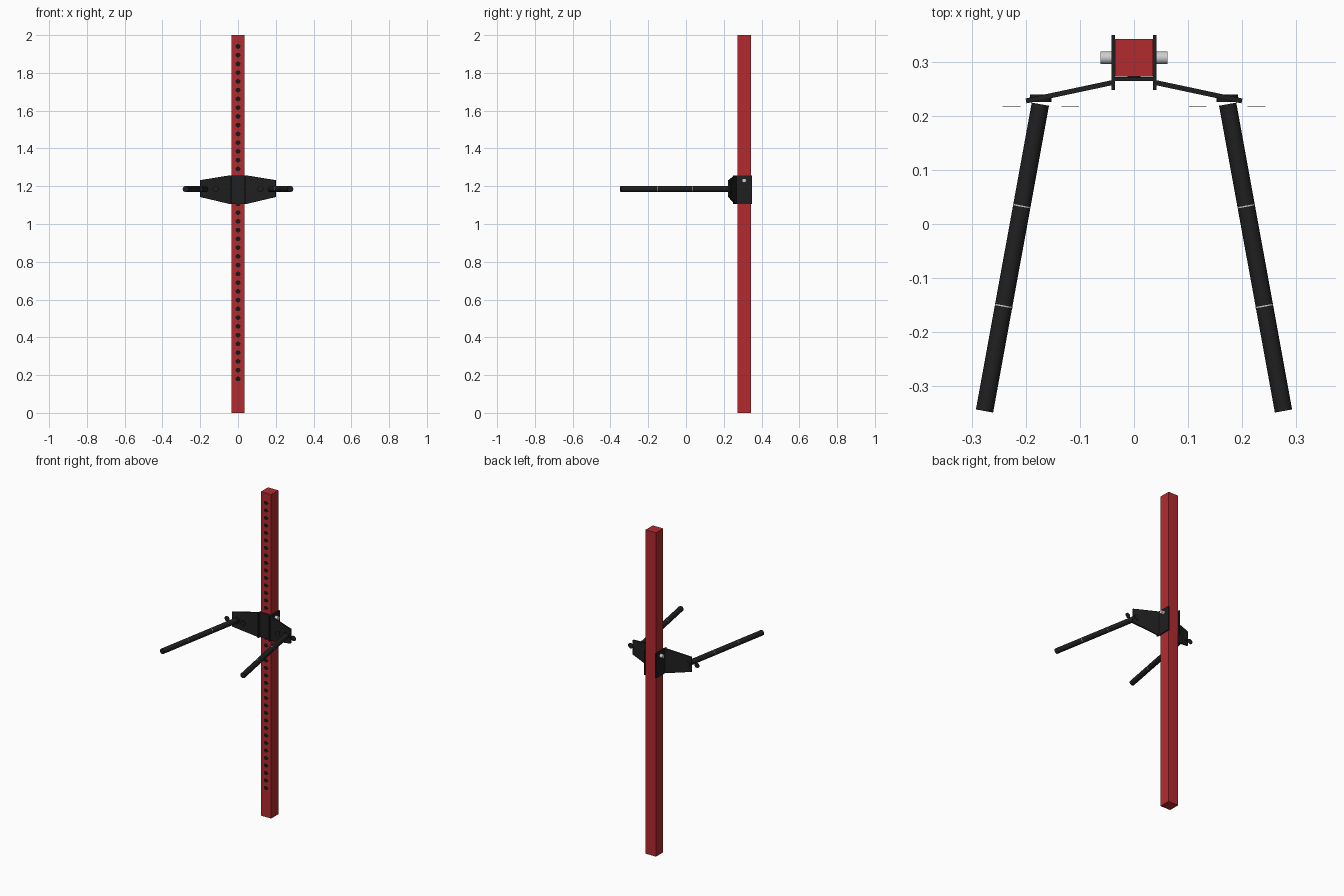
import bpy, bmesh, math
from mathutils import Vector

if "Cube" in bpy.data.objects:
    bpy.data.objects.remove(bpy.data.objects["Cube"])


def material(name, rgb):
    m = bpy.data.materials.new(name)
    m.diffuse_color = (*rgb, 1)
    m.use_nodes = True
    m.node_tree.nodes["Principled BSDF"].inputs["Base Color"].default_value = m.diffuse_color
    return m


RED = material("red paint", (0.45, 0.024, 0.028))
BLACK = material("black steel", (0.014, 0.014, 0.014))
HOLE = material("hole black", (0.008, 0.008, 0.008))
SILVER = material("silver", (0.62, 0.62, 0.62))


def finish(name, bm, mat, smooth=False):
    bmesh.ops.recalc_face_normals(bm, faces=bm.faces)
    me = bpy.data.meshes.new(name)
    bm.to_mesh(me)
    bm.free()
    me.materials.append(mat)
    ob = bpy.data.objects.new(name, me)
    bpy.context.collection.objects.link(ob)
    if smooth:
        bpy.ops.object.select_all(action='DESELECT')
        ob.select_set(True)
        bpy.context.view_layer.objects.active = ob
        bpy.ops.object.shade_smooth_by_angle(angle=math.radians(40))
    return ob


def box(name, lo, hi, mat):
    bm = bmesh.new()
    bmesh.ops.create_cube(bm, size=1)
    for v in bm.verts:
        v.co = [(l + h) / 2 + c * (h - l) for l, h, c in zip(lo, hi, v.co)]
    return finish(name, bm, mat)


def add_rod(bm, a, b, r, seg):
    a, b = Vector(a), Vector(b)
    d = b - a
    mat = d.to_track_quat('Z', 'Y').to_matrix().to_4x4()
    mat.translation = (a + b) / 2
    bmesh.ops.create_cone(bm, cap_ends=True, segments=seg, radius1=r,
                          radius2=r, depth=d.length, matrix=mat)


def rod(name, a, b, r, mat, seg=32):
    bm = bmesh.new()
    add_rod(bm, a, b, r, seg)
    return finish(name, bm, mat, True)


# Upright post and its column of adjustment holes
box("post", (-0.035, 0.273, 0), (0.035, 0.343, 2), RED)
bm = bmesh.new()
for i in range(39):
    z = 0.18 + i * 1.76 / 38
    add_rod(bm, (0, 0.2745, z), (0, 0.2715, z), 0.0125, 20)
finish("post_holes", bm, HOLE)

# Bracket front plate
box("bracket_front", (-0.036, 0.265, 1.105), (0.036, 0.272, 1.258), BLACK)

Z = 1.185
for side, s in (("left", -1), ("right", 1)):
    # Bracket cheek beside the post
    x0, x1 = sorted((s * 0.035, s * 0.042))
    box(side + "_cheek", (x0, 0.248, 1.105), (x1, 0.35, 1.258), BLACK)

    # Tapered wing, swept forward
    bm = bmesh.new()
    quad = [(0.04, 0.262, 1.105), (0.2, 0.228, 1.143),
            (0.2, 0.228, 1.232), (0.04, 0.262, 1.258)]
    layers = [[bm.verts.new((s * (x + 0.001 * k), y + 0.0045 * k, z))
               for x, y, z in quad] for k in (-1, 1)]
    for ring in layers:
        bm.faces.new(ring)
    for i in range(4):
        j = (i + 1) % 4
        bm.faces.new((layers[0][i], layers[0][j], layers[1][j], layers[1][i]))
    finish(side + "_wing", bm, BLACK)

    # Locking pin through the cheek
    rod(side + "_pin", (s * 0.040, 0.308, 1.23), (s * 0.062, 0.308, 1.23),
        0.0115, SILVER)

    # Handle mount and the two thin washers beside it
    rod(side + "_mount", (s * 0.173, 0.226, Z), (s * 0.173, 0.24, Z),
        0.02, BLACK)
    for label, x in (("inner", 0.118), ("outer", 0.227)):
        rod(f"{side}_{label}_washer", (s * x, 0.2165, Z),
            (s * x, 0.2180, Z), 0.0165, BLACK)

    # Handle with two thin seam rings
    a = Vector((s * 0.1735, 0.222, Z))
    b = Vector((s * 0.277, -0.3465, Z))
    rod(side + "_handle", a, b, 0.0162, BLACK)
    d = (b - a).normalized()
    for k, y in enumerate((0.033, -0.152)):
        p = a + (b - a) * ((a.y - y) / (a.y - b.y))
        rod(f"{side}_seam_{k + 1}", p - d * 0.0012, p + d * 0.0012,
            0.0165, SILVER)
